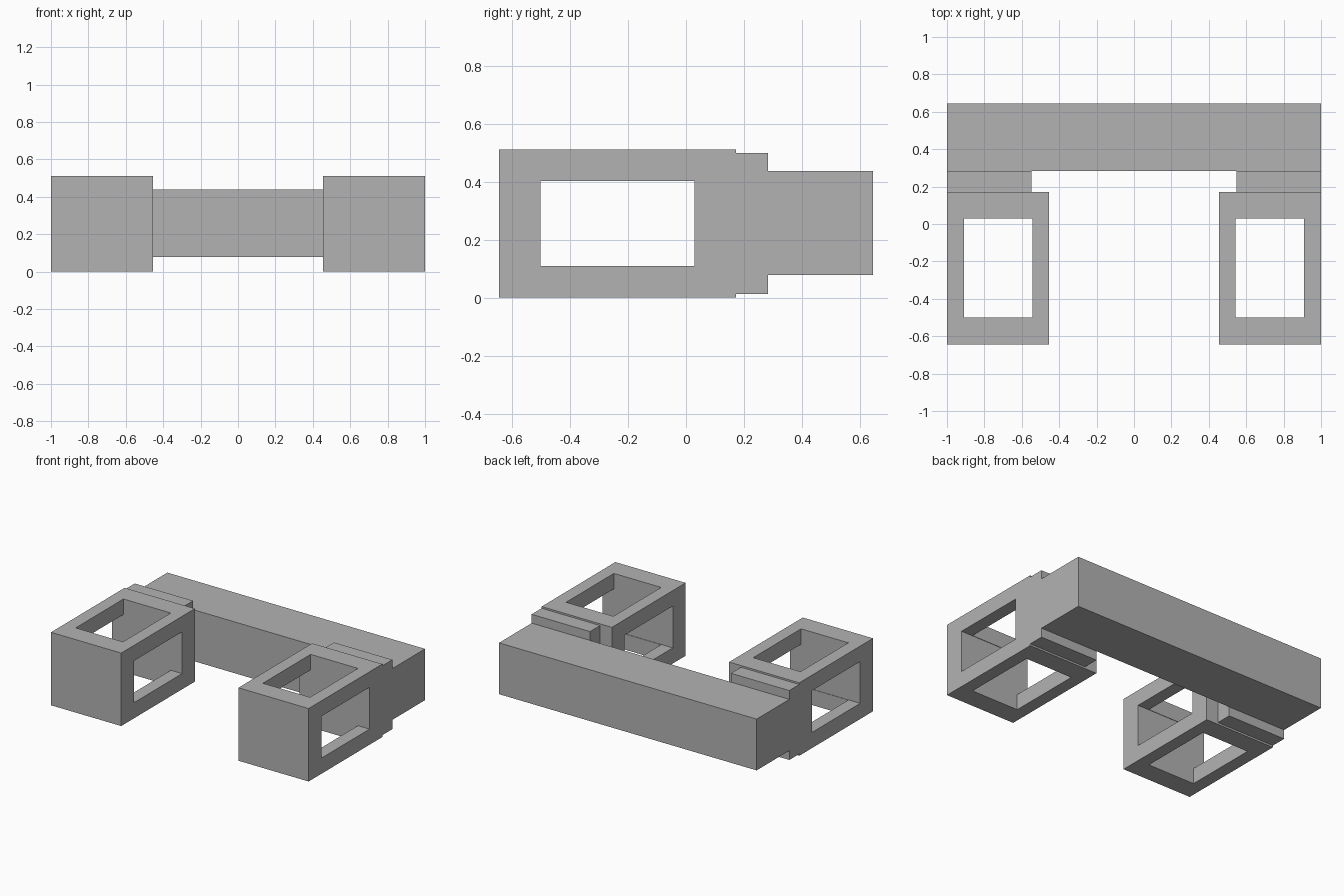
import bpy
import bmesh

default = bpy.data.objects.get("Cube")
if default:
    bpy.data.objects.remove(default, do_unlink=True)

GREY = (0.45, 0.45, 0.45, 1.0)
grey = bpy.data.materials.new("plain_grey")
grey.use_nodes = True
grey.diffuse_color = GREY
grey.node_tree.nodes["Principled BSDF"].inputs["Base Color"].default_value = GREY


def box(name, xs, ys, zs):
    """Axis-aligned block spanning the given ranges."""
    mesh = bpy.data.meshes.new(name)
    bm = bmesh.new()
    bmesh.ops.create_cube(bm, size=1)
    for v in bm.verts:
        v.co = [r[0] if c < 0 else r[1] for c, r in zip(v.co, (xs, ys, zs))]
    bm.to_mesh(mesh)
    bm.free()
    mesh.materials.append(grey)
    obj = bpy.data.objects.new(name, mesh)
    bpy.context.collection.objects.link(obj)
    return obj


def cut(target, cutter):
    """Open a tunnel through the target."""
    cutter.hide_render = True
    cutter.hide_set(True)
    cutter.display_type = 'WIRE'
    mod = target.modifiers.new(cutter.name, 'BOOLEAN')
    mod.operation = 'DIFFERENCE'
    mod.solver = 'EXACT'
    mod.object = cutter
    bpy.context.view_layer.update()
    graph = bpy.context.evaluated_depsgraph_get()
    mesh = bpy.data.meshes.new_from_object(target.evaluated_get(graph))
    target.modifiers.clear()
    target.data = mesh
    bpy.data.objects.remove(cutter, do_unlink=True)


# Rear beam joining both sides
box("rear_beam", (-1, 1), (0.283, 0.645), (0.078, 0.438))

for side, s in (("left", 1), ("right", -1)):
    def span(a, b):
        return tuple(sorted((s * a, s * b)))

    # Open frame with crossing vertical and sideways tunnels
    frame = box(side + "_frame", span(0.455, 1), (-0.645, 0.172), (0, 0.512))
    cut(frame, box("vertical_tunnel", span(0.543, 0.91), (-0.5, 0.03), (-0.5, 1)))
    cut(frame, box("sideways_tunnel", span(0.2, 1.3), (-0.503, 0.03), (0.11, 0.403)))

    # Spacer between frame and beam
    box(side + "_spacer", span(0.547, 1), (0.172, 0.283), (0.013, 0.5))
